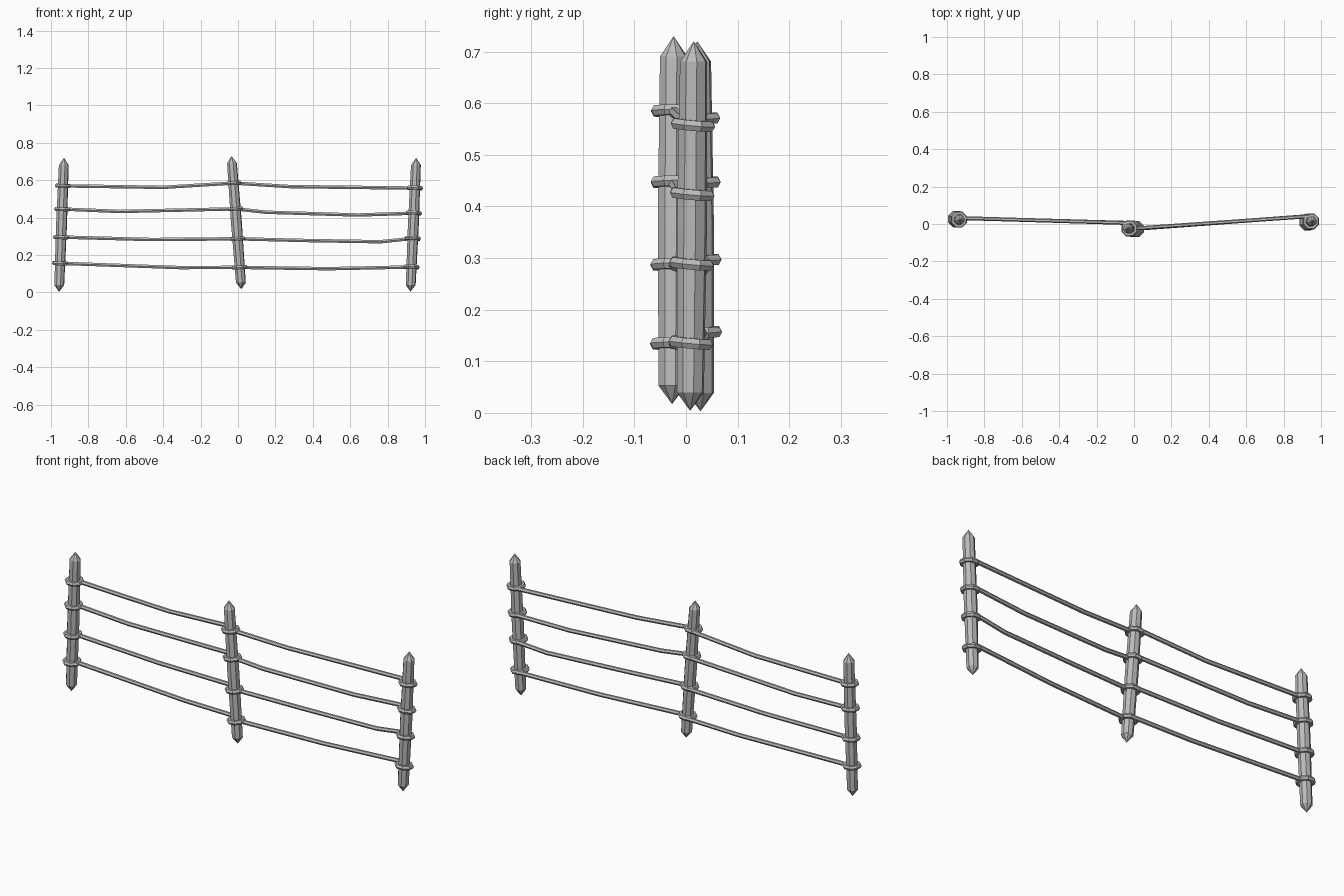
import bpy
import bmesh
from math import cos, sin, tau
from mathutils import Vector, Matrix

cube = bpy.data.objects.get("Cube")
if cube:
    bpy.data.objects.remove(cube)

grey = bpy.data.materials.new("weathered grey")
grey.use_nodes = True
grey.diffuse_color = (0.5, 0.5, 0.5, 1)
grey.node_tree.nodes["Principled BSDF"].inputs["Base Color"].default_value = (0.5, 0.5, 0.5, 1)


def finish(name, bm):
    bmesh.ops.recalc_face_normals(bm, faces=bm.faces)
    mesh = bpy.data.meshes.new(name)
    bm.to_mesh(mesh)
    bm.free()
    mesh.materials.append(grey)
    bpy.context.collection.objects.link(bpy.data.objects.new(name, mesh))


def bridge(bm, a, b):
    n = len(a)
    for i in range(n):
        bm.faces.new((a[i], a[(i + 1) % n], b[(i + 1) % n], b[i]))


def make_post(name, foot, tip, sides=8):
    """Leaning stake, pointed at both ends."""
    bm = bmesh.new()
    loops = []
    for t, r in ((0.05, 0.027), (0.5, 0.030), (0.945, 0.027)):
        c = foot.lerp(tip, t)
        loops.append([bm.verts.new(c + Vector((r * cos(tau * (i + 0.3) / sides),
                                               r * sin(tau * (i + 0.3) / sides), 0)))
                      for i in range(sides)])
    for a, b in zip(loops, loops[1:]):
        bridge(bm, a, b)
    for end, loop in ((foot, loops[0]), (tip, loops[-1])):
        point = bm.verts.new(end)
        for i in range(sides):
            bm.faces.new((loop[i], loop[(i + 1) % sides], point))
    finish(name, bm)


def make_ring(name, centre, axis, tilt, sides=8, major=0.035, minor=0.0115):
    """Rope loop with a six-sided section, tied square to its post."""
    turn = Matrix.Rotation(tilt, 3, 'X') @ Vector((0, 0, 1)).rotation_difference(axis).to_matrix()
    bm = bmesh.new()
    loops = []
    for i in range(sides):
        a = tau * (i + 0.5) / sides
        loop = []
        for k in range(6):
            r = major + minor * cos(tau * k / 6)
            p = Vector((r * cos(a), r * sin(a), minor * sin(tau * k / 6)))
            loop.append(bm.verts.new(centre + turn @ p))
        loops.append(loop)
    for i in range(sides):
        bridge(bm, loops[i], loops[(i + 1) % sides])
    finish(name, bm)


def make_rope(name, points, radius=0.0105):
    """Sagging six-sided rope along a polyline."""
    bm = bmesh.new()
    loops = []
    for p in points:
        loops.append([bm.verts.new(p + Vector((0, radius * cos(tau * k / 6),
                                               radius * sin(tau * k / 6))))
                      for k in range(6)])
    for a, b in zip(loops, loops[1:]):
        bridge(bm, a, b)
    bm.faces.new(loops[0])
    bm.faces.new(loops[-1])
    finish(name, bm)


# Posts: foot, tip, ring heights, ring tilt
posts = {
    "right": ((-0.957, 0.028, 0.003), (-0.93, 0.022, 0.72), (0.57, 0.446, 0.296, 0.156), 0.03),
    "middle": ((0.018, -0.027, 0.017), (-0.035, -0.024, 0.73), (0.585, 0.447, 0.287, 0.134), 0.0),
    "left": ((0.922, 0.008, 0.004), (0.953, 0.015, 0.72), (0.558, 0.424, 0.289, 0.136), -0.08),
}
centres = {}
for side, (foot, tip, heights, tilt) in posts.items():
    foot, tip = Vector(foot), Vector(tip)
    make_post(side + "_post", foot, tip)
    centres[side] = []
    for row, z in enumerate(heights):
        c = foot.lerp(tip, (z - foot.z) / (tip.z - foot.z))
        centres[side].append(c)
        make_ring(f"{side}_post_loop_{row + 1}", c, (tip - foot).normalized(), tilt)

# Rope bends (x, z) for each row, top to bottom
right_bends = [[(-0.4, 0.562)], [(-0.63, 0.433)], [(-0.46, 0.283)], [(-0.31, 0.133)]]
left_bends = [[(0.28, 0.566)], [(0.15, 0.429), (0.64, 0.414)],
              [(0.35, 0.278), (0.76, 0.271)], [(0.48, 0.127)]]


def span(name, a, b, ya, yb, bends):
    a, b = Vector((a.x, ya, a.z)), Vector((b.x, yb, b.z))
    mids = [Vector((x, ya + (yb - ya) * (x - a.x) / (b.x - a.x), z)) for x, z in bends]
    make_rope(name, [a, *mids, b])


for row in range(4):
    r, m, l = (centres[s][row] for s in ("right", "middle", "left"))
    span(f"right_rope_{row + 1}", r, m, 0.032, 0.005, right_bends[row])
    span(f"left_rope_{row + 1}", m, l, -0.026, 0.042, left_bends[row])
